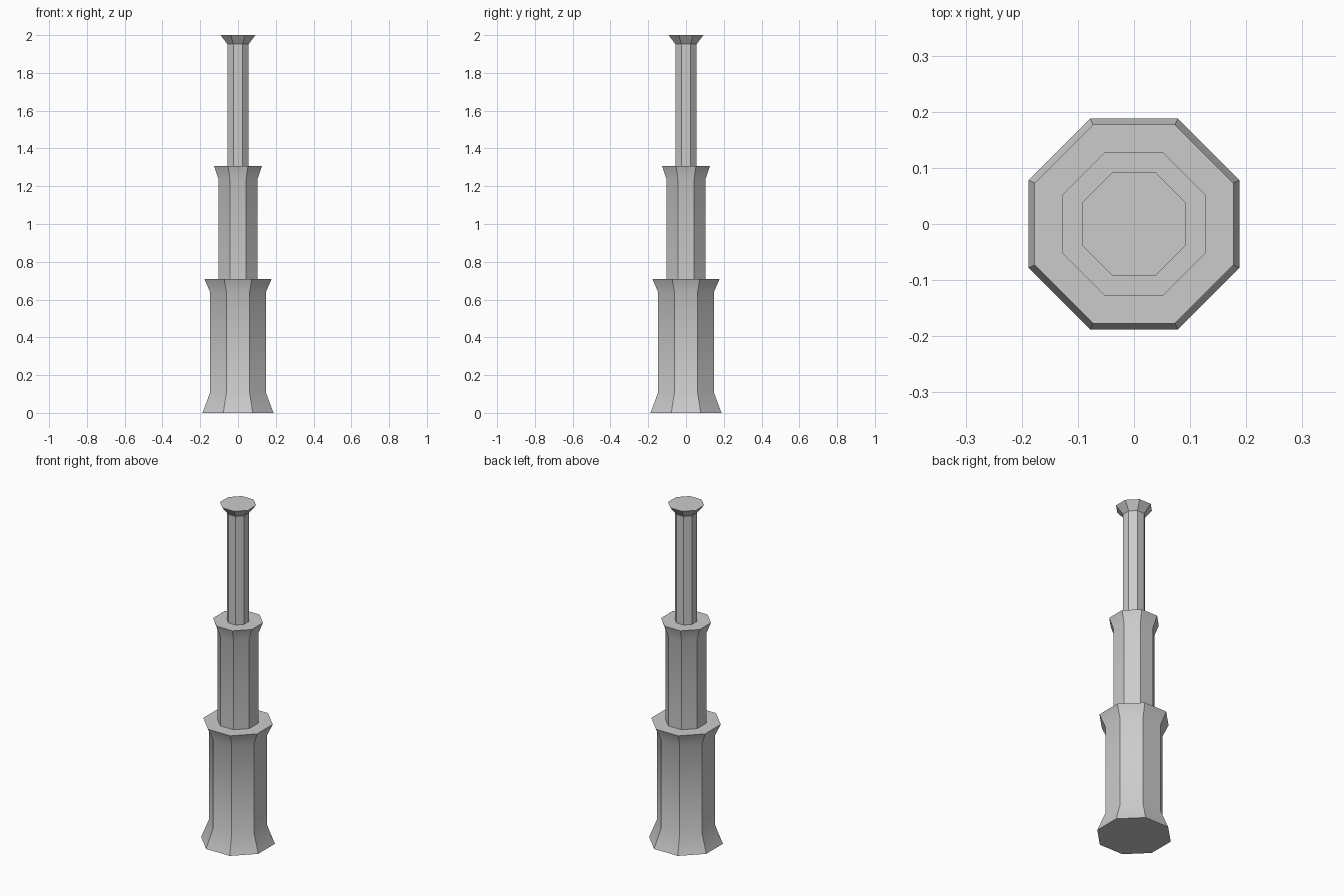
import bpy, bmesh, math

if "Cube" in bpy.data.objects:
    bpy.data.objects.remove(bpy.data.objects["Cube"])

SIDES = 8


def section(name, profile, cap_bottom=False, cap_top=False):
    """Octagonal lathe; profile is (half width across flats, z) pairs."""
    bm = bmesh.new()
    rings = []
    for half, z in profile:
        r = half / math.cos(math.pi / SIDES)
        angles = [(i + 0.5) * 2 * math.pi / SIDES for i in range(SIDES)]
        rings.append([bm.verts.new((r * math.cos(a), r * math.sin(a), z)) for a in angles])
    for low, high in zip(rings, rings[1:]):
        for i in range(SIDES):
            j = (i + 1) % SIDES
            bm.faces.new((low[i], low[j], high[j], high[i]))
    if cap_bottom:
        bm.faces.new(rings[0][::-1])
    if cap_top:
        bm.faces.new(rings[-1])
    mesh = bpy.data.meshes.new(name)
    bm.to_mesh(mesh)
    bm.free()
    obj = bpy.data.objects.new(name, mesh)
    bpy.context.collection.objects.link(obj)
    bpy.ops.object.select_all(action='DESELECT')
    obj.select_set(True)
    bpy.context.view_layer.objects.active = obj
    bpy.ops.object.shade_smooth_by_angle(angle=math.radians(30))
    return obj


# Wide lower tube: flared foot, flared rim and ledge in to the next tube
section("lower_tube", [(0.188, 0), (0.147, 0.11), (0.147, 0.637),
                       (0.177, 0.708), (0.104, 0.708)], cap_bottom=True)

# Middle tube with flared rim and ledge
section("middle_tube", [(0.104, 0.708), (0.104, 1.24),
                        (0.127, 1.307), (0.056, 1.307)])

# Narrow upper tube with flared, closed end
section("upper_tube", [(0.056, 1.307), (0.056, 1.952), (0.092, 2.0)], cap_top=True)
